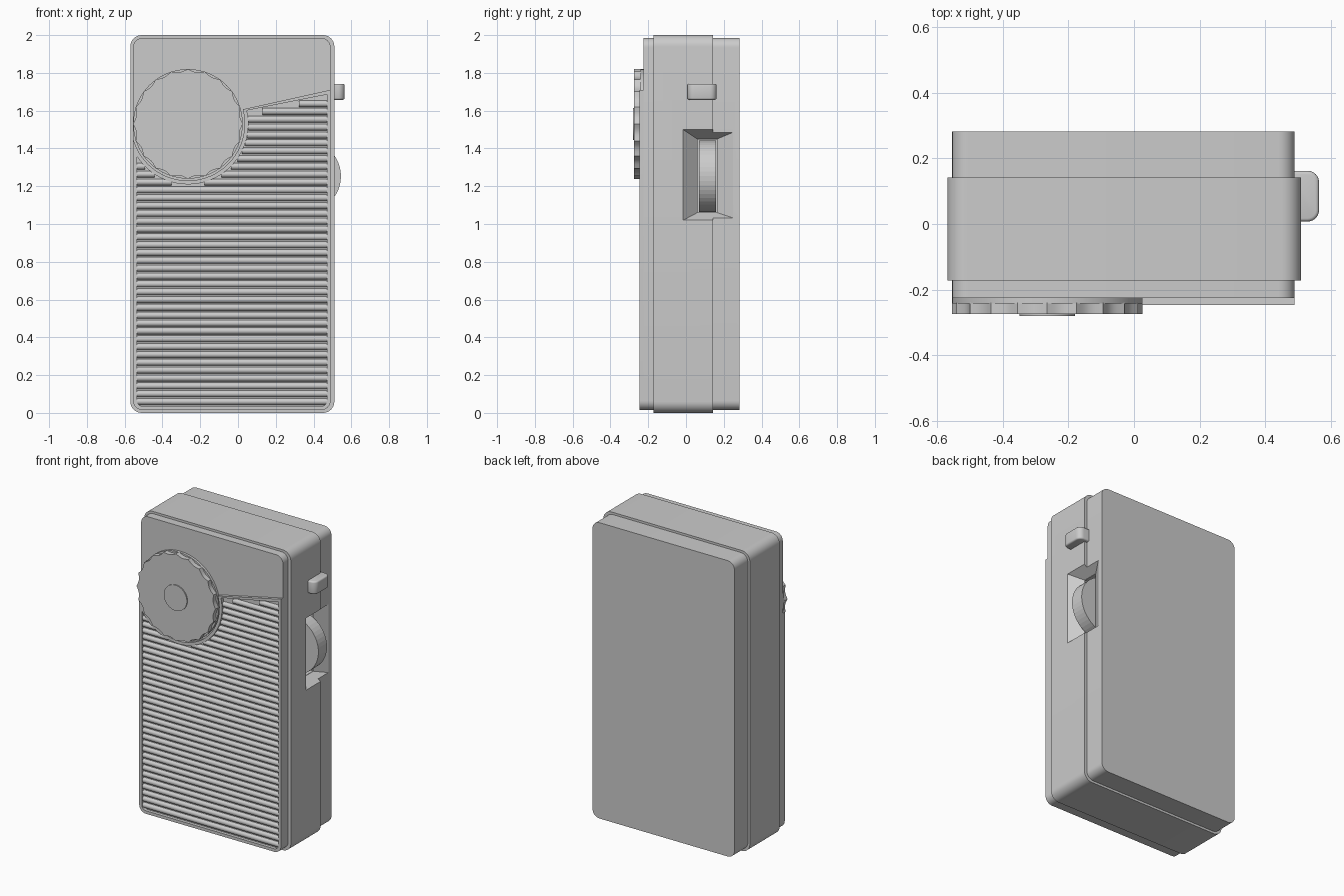
import bpy, bmesh
from math import sin, cos, pi, sqrt, acos, asin, radians

if "Cube" in bpy.data.objects:
    bpy.data.objects.remove(bpy.data.objects["Cube"])

DX, DZ = -0.265, 1.53  # dial centre


def finish(name, bm, angle=30):
    bmesh.ops.recalc_face_normals(bm, faces=bm.faces[:])
    me = bpy.data.meshes.new(name)
    bm.to_mesh(me)
    bm.free()
    ob = bpy.data.objects.new(name, me)
    bpy.context.collection.objects.link(ob)
    smooth(ob, angle)
    return ob


def smooth(ob, angle=30):
    bpy.ops.object.select_all(action='DESELECT')
    ob.select_set(True)
    bpy.context.view_layer.objects.active = ob
    bpy.ops.object.shade_smooth_by_angle(angle=radians(angle))


def prism(name, outline, y0, y1, angle=30):
    """Extrude an x-z outline along y."""
    bm = bmesh.new()
    a = [bm.verts.new((x, y0, z)) for x, z in outline]
    b = [bm.verts.new((x, y1, z)) for x, z in outline]
    bm.faces.new(a)
    bm.faces.new(b[::-1])
    for i in range(len(a)):
        j = (i + 1) % len(a)
        bm.faces.new((a[i], b[i], b[j], a[j]))
    return finish(name, bm, angle)


def corner(cx, cz, r, start, n=8):
    return [(cx + r * cos(start + pi / 2 * i / n), cz + r * sin(start + pi / 2 * i / n))
            for i in range(n + 1)]


def rounded(x0, x1, z0, z1, r):
    return (corner(x1 - r, z1 - r, r, 0) + corner(x0 + r, z1 - r, r, pi / 2)
            + corner(x0 + r, z0 + r, r, pi) + corner(x1 - r, z0 + r, r, 1.5 * pi))


def circle(cx, cz, r, n, dip=0, teeth=0):
    pts = []
    for i in range(n):
        t = 2 * pi * i / n
        k = r - dip * abs(sin(teeth * t / 2))
        pts.append((cx + k * cos(t), cz + k * sin(t)))
    return pts


# Case: wide middle band with narrower front and back shells
band = prism("middle_band", rounded(-0.57, 0.51, 0, 2, 0.06), -0.172, 0.142)
back = prism("back_shell", rounded(-0.555, 0.49, 0.015, 1.985, 0.05), 0.142, 0.283)
front = prism("front_shell", rounded(-0.555, 0.49, 0.015, 1.985, 0.05), -0.226, -0.172)

# Tapered recess and slot for the thumbwheel
bm = bmesh.new()
rings = []
for x, t in ((0.56, 1.714), (0.44, 0)):
    y0, y1 = 0.06 - 0.075 * t, 0.165 + 0.119 * t
    z0, z1 = 1.06 - 0.04 * t, 1.45 + 0.05 * t
    rings.append([bm.verts.new((x, y, z)) for y, z in ((y0, z0), (y1, z0), (y1, z1), (y0, z1))])
bm.faces.new(rings[0])
bm.faces.new(rings[1][::-1])
for i in range(4):
    j = (i + 1) % 4
    bm.faces.new((rings[0][i], rings[1][i], rings[1][j], rings[0][j]))
recess = finish("recess_cutter", bm)
slot = prism("slot_cutter", [(0.3, 1.062), (0.47, 1.062), (0.47, 1.448), (0.3, 1.448)], 0.062, 0.163)
for ob in (band, back):
    bpy.context.view_layer.objects.active = ob
    for cutter in (recess, slot):
        mod = ob.modifiers.new("cut", 'BOOLEAN')
        mod.operation, mod.solver, mod.object = 'DIFFERENCE', 'EXACT', cutter
        bpy.ops.object.modifier_apply(modifier=mod.name)
    smooth(ob)
for cutter in (recess, slot):
    bpy.data.objects.remove(cutter)

# Thumbwheel with faceted rim
prism("thumbwheel", circle(0.355, 1.253, 0.19, 48), 0.068, 0.158, 5)


# Grille frame: outer and inner outlines bridged into a raised rim
def slope_z(x, inset):
    return 1.71 + (x - 0.49) * 0.213 - inset * 1.02


def grille_outline(d):
    x0, x1, z0, r, cr = -0.555 + d, 0.49 - d, 0.015 + d, 0.30 + d, 0.05 - d
    a_start = asin((1.607 - d * 0.3 - DZ) / r)
    a_end = -pi + acos((DX - x0) / r)
    n = 40
    pts = [(DX + r * cos(a_start + (a_end - a_start) * i / n),
            DZ + r * sin(a_start + (a_end - a_start) * i / n)) for i in range(n + 1)]
    pts += corner(x0 + cr, z0 + cr, cr, pi) + corner(x1 - cr, z0 + cr, cr, 1.5 * pi)
    return pts + [(x1, slope_z(x1, d))]


bm = bmesh.new()
loops = [[bm.verts.new((x, y, z)) for x, z in grille_outline(d)]
         for d, y in ((0, -0.225), (0, -0.247), (0.02, -0.247), (0.02, -0.225))]
for k in range(4):
    p, q = loops[k], loops[(k + 1) % 4]
    for i in range(len(p)):
        j = (i + 1) % len(p)
        bm.faces.new((p[i], p[j], q[j], q[i]))
finish("grille_frame", bm)

# Grille ribs: half-round bars trimmed by the dial arc and the sloped edge
bm = bmesh.new()
LEFT, RIGHT, ARC, PITCH, RR = -0.535, 0.47, 0.32, 0.0415, 0.0175
z = 0.06
while z < 1.675:
    spans = [(LEFT, RIGHT)]
    if z > DZ - ARC:
        h = sqrt(ARC ** 2 - min(abs(z - DZ), ARC) ** 2)
        start = max(DX + h, 0.49 + (z + RR + 0.02 - 1.71) / 0.213)
        spans = [(start, RIGHT)]
        if DX - h > LEFT and z < DZ:
            spans.append((LEFT, DX - h))
    for xa, xb in spans:
        if xb - xa < 0.01:
            continue
        ends = [[bm.verts.new((x, -0.225 - RR * sin(pi * i / 8), z + RR * cos(pi * i / 8)))
                 for i in range(9)] for x in (xa, xb)]
        for i in range(8):
            bm.faces.new((ends[0][i], ends[0][i + 1], ends[1][i + 1], ends[1][i]))
        bm.faces.new(ends[0])
        bm.faces.new(ends[1])
    z += PITCH
finish("grille_ribs", bm, 40)

# Tuning dial: base disc, scalloped knob, centre hub
prism("dial_base", circle(DX, DZ, 0.29, 64), -0.242, -0.22)
prism("tuning_dial", circle(DX, DZ, 0.291, 160, 0.014, 20), -0.274, -0.24)
prism("dial_hub", circle(DX, DZ, 0.085, 48), -0.281, -0.27)

# Side button with rounded outer edges
bm = bmesh.new()
bmesh.ops.create_cube(bm, size=1)
for v in bm.verts:
    v.co = (0.5225 + v.co.x * 0.085, 0.085 + v.co.y * 0.155, 1.70 + v.co.z * 0.085)
outer = [v for v in bm.verts if v.co.x > 0.55]
rim = [e for e in bm.edges if all(v in outer for v in e.verts)]
ends = [e for e in rim if abs(e.verts[0].co.y - e.verts[1].co.y) < 0.01]
bmesh.ops.bevel(bm, geom=ends, offset=0.035, segments=6, profile=0.5, affect='EDGES')
sharp = [e for e in bm.edges if len(e.link_faces) == 2 and e.calc_face_angle() > 0.8
         and max(v.co.x for v in e.verts) > 0.5]
bmesh.ops.bevel(bm, geom=sharp, offset=0.01, segments=3, profile=0.5, affect='EDGES')
finish("side_button", bm, 40)
